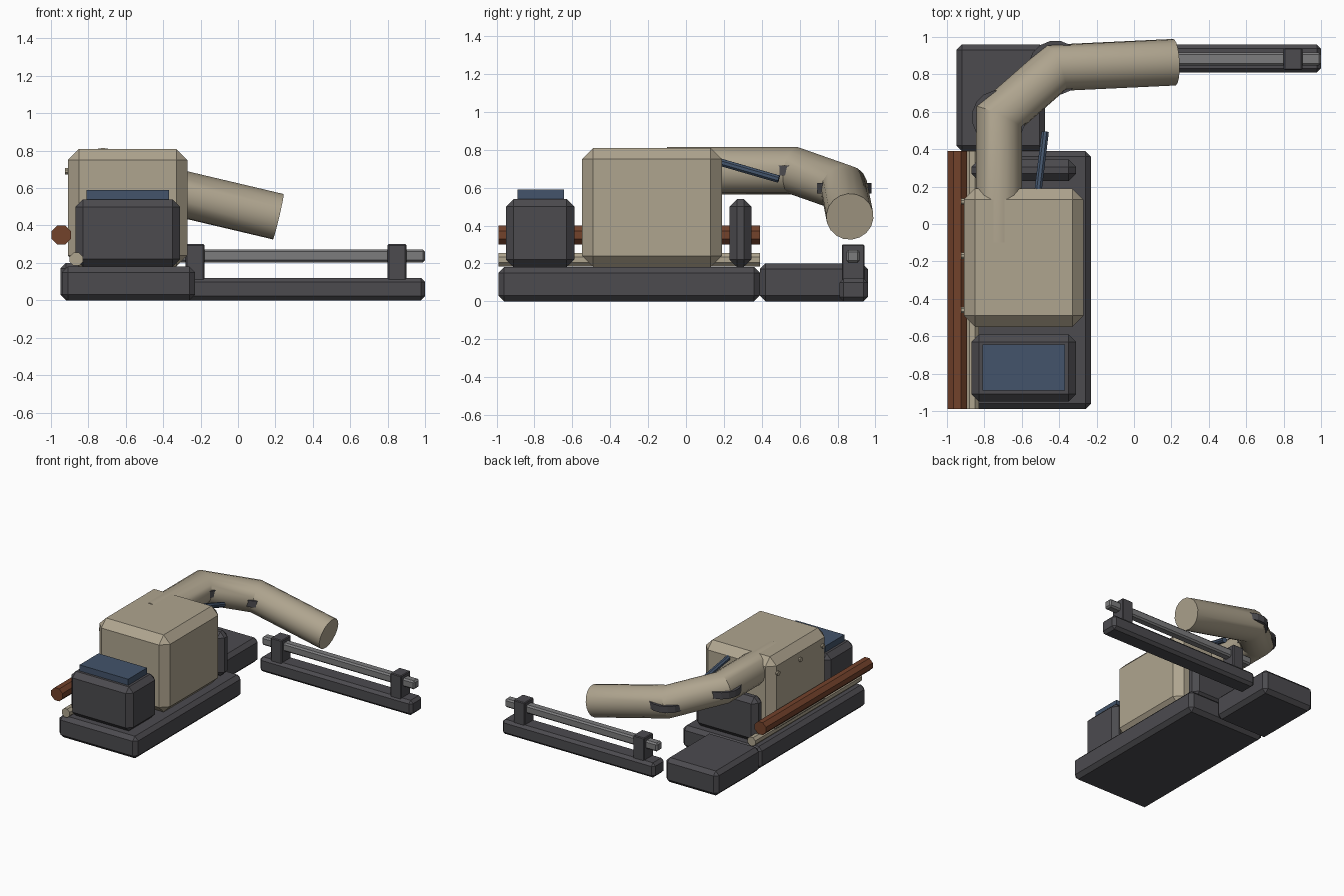
import bpy, bmesh, math
from mathutils import Vector

if "Cube" in bpy.data.objects:
    bpy.data.objects.remove(bpy.data.objects["Cube"])


def material(name, rgb):
    m = bpy.data.materials.new(name)
    m.diffuse_color = (*rgb, 1)
    m.use_nodes = True
    m.node_tree.nodes["Principled BSDF"].inputs["Base Color"].default_value = m.diffuse_color
    return m


BEIGE = material("beige paint", (0.43, 0.375, 0.275))
DARK = material("dark grey", (0.072, 0.070, 0.078))
BLUE = material("steel blue", (0.056, 0.088, 0.145))
BROWN = material("rust brown", (0.17, 0.054, 0.024))
GREY = material("rail grey", (0.20, 0.20, 0.205))


def finish(name, bm, mat, smooth=False):
    bmesh.ops.recalc_face_normals(bm, faces=bm.faces)
    me = bpy.data.meshes.new(name)
    bm.to_mesh(me)
    bm.free()
    me.materials.append(mat)
    ob = bpy.data.objects.new(name, me)
    bpy.context.collection.objects.link(ob)
    if smooth:
        bpy.ops.object.select_all(action='DESELECT')
        ob.select_set(True)
        bpy.context.view_layer.objects.active = ob
        bpy.ops.object.shade_smooth_by_angle(angle=math.radians(30))
    return ob


def box(name, x, y, z, mat, bevel=0.0):
    """Chamfered block from its x, y and z ranges."""
    bm = bmesh.new()
    bmesh.ops.create_cube(bm, size=1)
    for v in bm.verts:
        v.co = [(a + b) / 2 + c * (b - a) for (a, b), c in zip((x, y, z), v.co)]
    if bevel:
        bmesh.ops.bevel(bm, geom=bm.edges[:], offset=bevel, segments=1,
                        affect='EDGES', profile=0.5)
    return finish(name, bm, mat)


def tube(name, points, r, sides, mat, smooth=False):
    """Capped round bar along a path, with mitred bends."""
    pts = [Vector(p) for p in points]
    dirs = [(b - a).normalized() for a, b in zip(pts, pts[1:])]
    d = dirs[0]
    u = d.cross(Vector((0, 0, 1)) if abs(d.z) < 0.9 else Vector((1, 0, 0))).normalized()
    w = d.cross(u)
    angles = [2 * math.pi * (i + 0.5) / sides for i in range(sides)]
    ring = [pts[0] + r * (math.cos(a) * u + math.sin(a) * w) for a in angles]
    bm = bmesh.new()
    rows = [[bm.verts.new(p) for p in ring]]
    for i, d in enumerate(dirs):
        end = pts[i + 1]
        n = d + dirs[i + 1] if i + 1 < len(dirs) else d
        ring = [p + d * ((end - p).dot(n) / d.dot(n)) for p in ring]
        rows.append([bm.verts.new(p) for p in ring])
    for a, b in zip(rows, rows[1:]):
        for i in range(sides):
            j = (i + 1) % sides
            bm.faces.new((a[i], a[j], b[j], b[i]))
    bm.faces.new(rows[0])
    bm.faces.new(rows[-1])
    return finish(name, bm, mat, smooth)


# Plinths
box("main_base", (-0.94, -0.23), (-0.99, 0.39), (0, 0.18), DARK, 0.03)
box("rear_base", (-0.95, -0.475), (0.39, 0.96), (0, 0.2), DARK, 0.03)

# Main housing, front unit with its panel, and rear unit
box("housing", (-0.91, -0.27), (-0.55, 0.19), (0.18, 0.81), BEIGE, 0.06)
box("front_unit", (-0.87, -0.31), (-0.95, -0.59), (0.18, 0.54), DARK, 0.04)
box("top_panel", (-0.81, -0.37), (-0.89, -0.645), (0.53, 0.59), BLUE)
box("rear_unit", (-0.87, -0.31), (0.23, 0.345), (0.18, 0.54), DARK, 0.04)

# Side pipes
tube("brown_pipe", [(-0.945, -0.99, 0.35), (-0.945, 0.39, 0.35)], 0.055, 8, BROWN)
tube("pale_pipe", [(-0.865, -0.99, 0.22), (-0.865, 0.39, 0.22)], 0.038, 8, BEIGE)

# Bolts on the housing side
for i, y in enumerate((-0.46, -0.17, 0.12)):
    tube(f"bolt_{i}", [(-0.925, y, 0.69), (-0.89, y, 0.69)], 0.018, 8, BEIGE)

# Bent arm, joint discs and support strut
elbows = [(-0.722, 0.57, 0.69), (-0.42, 0.835, 0.597)]
tube("arm", [(-0.722, -0.1, 0.69), *elbows, (0.215, 0.865, 0.447)], 0.125, 18, BEIGE, True)
for i, (x, y, z) in enumerate(elbows):
    tube(f"joint_disc_{i}", [(x, y, z - 0.027), (x, y, z + 0.027)], 0.146, 16, DARK)
tube("strut", [(-0.52, 0.12, 0.752), (-0.475, 0.49, 0.645)], 0.021, 8, BLUE)

# Rail on two posts
box("rail_base", (-0.38, 1.0), (0.81, 0.96), (0, 0.12), DARK, 0.022)
box("rail", (-0.38, 1.0), (0.847, 0.917), (0.203, 0.272), GREY, 0.012)
for i, x in enumerate((-0.23, 0.85)):
    box(f"rail_post_{i}", (x - 0.05, x + 0.05), (0.823, 0.942), (0.1, 0.3), DARK, 0.006)
